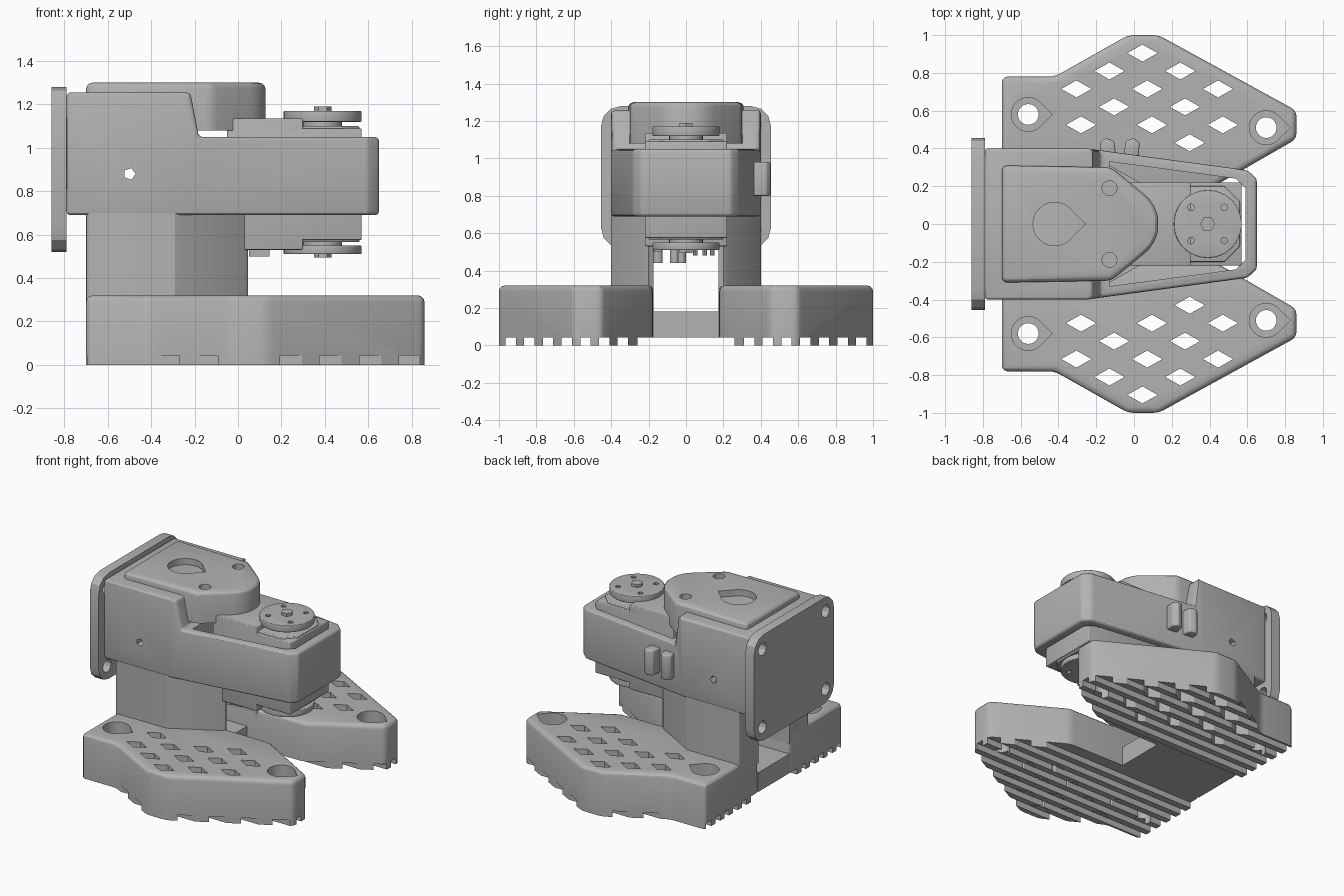
import bpy, bmesh, math
from mathutils import Matrix, Vector

cube = bpy.data.objects.get("Cube")
if cube:
    bpy.data.objects.remove(cube)

grey = bpy.data.materials.new("plain grey")
grey.use_nodes = True
grey.diffuse_color = (0.45, 0.45, 0.45, 1)
grey.node_tree.nodes["Principled BSDF"].inputs["Base Color"].default_value = (0.45, 0.45, 0.45, 1)


def add(name, bm):
    bmesh.ops.recalc_face_normals(bm, faces=bm.faces)
    mesh = bpy.data.meshes.new(name)
    bm.to_mesh(mesh)
    bm.free()
    mesh.materials.append(grey)
    ob = bpy.data.objects.new(name, mesh)
    bpy.context.collection.objects.link(ob)
    return ob


def extrude_into(bm, outline, z0, z1):
    face = bm.faces.new([bm.verts.new((x, y, z0)) for x, y in outline])
    res = bmesh.ops.extrude_face_region(bm, geom=[face])
    top = [g for g in res["geom"] if isinstance(g, bmesh.types.BMVert)]
    bmesh.ops.translate(bm, verts=top, vec=(0, 0, z1 - z0))


def prisms(name, outlines, z0, z1, bevel=0, pick=lambda a, b: True):
    """Extrude flat outlines upward and round the picked edges."""
    bm = bmesh.new()
    for outline in outlines:
        extrude_into(bm, outline, z0, z1)
    if bevel:
        edges = [e for e in bm.edges if pick(e.verts[0].co, e.verts[1].co)]
        bmesh.ops.bevel(bm, geom=edges, offset=bevel, segments=3, profile=0.5,
                        affect='EDGES', clamp_overlap=True)
    return add(name, bm)


def rect(x0, x1, y0, y1):
    return [(x0, y0), (x1, y0), (x1, y1), (x0, y1)]


def circle(x, y, r, n=32):
    return [(x + r * math.cos(i * math.tau / n), y + r * math.sin(i * math.tau / n)) for i in range(n)]


def teardrop(x, y, r, n=18):
    arc = [math.radians(45 + 270 * i / n) for i in range(n + 1)]
    return [(x + r * math.cos(a), y + r * math.sin(a)) for a in arc] + [(x + r * 1.42, y)]


def both(half):
    """Close a half outline with its reflection across y = 0."""
    return half + [(x, -y) for x, y in reversed(half)]


def place(ob, matrix):
    ob.data.transform(matrix)
    return ob


def cut(ob, cutter):
    mod = ob.modifiers.new("cut", 'BOOLEAN')
    mod.operation, mod.solver, mod.object = 'DIFFERENCE', 'EXACT', cutter
    cutter.hide_render = True


def finish(ob, mirror=False):
    """Bake the modifiers, drop the cutters and set smooth shading."""
    cutters = [m.object for m in ob.modifiers if m.type == 'BOOLEAN']
    if mirror:
        mod = ob.modifiers.new("mirror", 'MIRROR')
        mod.use_axis = (False, True, False)
        mod.use_mirror_merge = False
    deps = bpy.context.evaluated_depsgraph_get()
    mesh = bpy.data.meshes.new_from_object(ob.evaluated_get(deps))
    ob.modifiers.clear()
    ob.data = mesh
    for c in cutters:
        bpy.data.objects.remove(c)
    mesh.polygons.foreach_set("use_smooth", [True] * len(mesh.polygons))
    mesh.set_sharp_from_angle(angle=math.radians(28))


# Foot plates, mirrored: solid outline, lattice of diamonds, screw holes, ribbed sole
foot = prisms("foot_plates", [[(-0.7, 0.175), (0.04, 0.175), (0.39, 0.18), (0.86, 0.45), (0.86, 0.6),
                               (0.13, 1), (-0.03, 1), (-0.42, 0.78), (-0.7, 0.78)]],
              0, 0.32, 0.03, lambda a, b: a.z + b.z > 0.1)
screws = [(-0.56, 0.58), (0.7, 0.51)]


def in_lattice(x, y):
    return (x > -0.45 and y > 0.34 and (y > 0.44 or x > 0.1)
            and y < 0.7 + 0.564 * (x + 0.42) and y < 0.92 - 0.548 * (x - 0.13)
            and y > 0.5 + 0.58 * (x - 0.86)
            and all(math.hypot(x - u, y - v) > 0.17 for u, v in screws))


diamonds = []
for i in range(8):
    for j in range(8):
        x, y = 0.045 + 0.2 * i - 0.175 * j, 0.905 - 0.095 * (i + j)
        if in_lattice(x, y):
            diamonds.append([(x - 0.08, y), (x, y - 0.045), (x + 0.08, y), (x, y + 0.045)])
cut(foot, prisms("lattice_cutter", diamonds, -0.1, 0.5))
cut(foot, prisms("bore_cutter", [teardrop(x, y, 0.09) for x, y in screws], 0.12, 0.5))
cut(foot, prisms("screw_cutter", [circle(x, y, 0.055, 20) for x, y in screws], -0.1, 0.2))
grooves = [rect(-1, 1, 0.1, 0.26)] + [rect(-1, 1, 0.31 + 0.1 * i, 0.365 + 0.1 * i) for i in range(7)]
cut(foot, prisms("groove_cutter", grooves, -0.1, 0.042))
finish(foot, True)

# Bridge between the feet and the two upright columns
finish(prisms("foot_bridge", [rect(-0.7, -0.05, -0.18, 0.18)], 0.042, 0.18))
columns = prisms("columns", [[(-0.7, 0.175), (0.03, 0.175), (0.045, 0.2), (0.03, 0.22), (-0.29, 0.4), (-0.7, 0.4)]],
                 0.25, 0.7, 0.02, lambda a, b: abs(a.z - b.z) > 0.1 and a.x < -0.6 and a.y > 0.3)
finish(columns, True)

# Arm shell: high at the rear, low frame around the motor at the front
shell = prisms("arm_shell", [both([(-0.79, 0.4), (-0.25, 0.4), (0.6, 0.285), (0.65, 0.24)])], 0.69, 1.255)
step = prisms("step_cutter", [[(-0.22, 1.4), (-0.22, 1.255), (-0.18, 1.05), (1, 1.05), (1, 1.4)]], -1, 1)
place(step, Matrix.Rotation(math.pi / 2, 4, 'X'))
cut(shell, step)
rounding = shell.modifiers.new("rounding", 'BEVEL')
rounding.width, rounding.segments = 0.022, 3
rounding.limit_method, rounding.angle_limit = 'ANGLE', math.radians(30)
cut(shell, prisms("pocket_cutter", [both([(-0.13, 0.33), (0.54, 0.24), (0.59, 0.19)])], 0.6, 1.4))
cut(shell, prisms("cap_pocket_cutter", [rect(-0.32, 0, -0.325, 0.325)], 1.05, 1.4))
pins = prisms("pin_cutter", [circle(-0.5, 0.88, 0.028, 5)], -0.6, 0.6)
cut(shell, place(pins, Matrix.Rotation(math.pi / 2, 4, 'X')))
finish(shell)

# Rear mounting flange, drawn flat and stood up facing -x
flange = prisms("rear_flange", [rect(-0.38, 0.38, -0.455, 0.455)], 0, 0.07, 0.11,
                lambda a, b: abs(a.z - b.z) > 0.05)
bolts = [circle(u * 0.28, v * 0.36, 0.045, 12) for u in (-1, 1) for v in (-1, 1)]
bolt_cutter = prisms("bolt_cutter", bolts, -0.1, 0.2)
upright = Matrix.Translation((-0.86, 0, 0.9)) @ Matrix.Rotation(-math.pi / 2, 4, 'Y') @ Matrix.Scale(-1, 4, (0, 0, 1))
place(flange, upright).data.flip_normals()
place(bolt_cutter, upright).data.flip_normals()
cut(flange, bolt_cutter)
finish(flange)

# Top cap with a rounded nose, a deep teardrop and two screw holes
nose = [(0.13 - 0.2 * (1 - math.cos(a)), 0.2 * math.sin(a)) for a in
        [math.radians(50 - 10 * i) for i in range(5)]]
cap = prisms("top_cap", [both([(-0.7, 0.31), (-0.12, 0.3)] + nose)], 1.08, 1.3, 0.03,
             lambda a, b: min(a.z, b.z) > 1.2 or (abs(a.z - b.z) > 0.1 and a.x < 0))
cut(cap, prisms("cap_cutter", [teardrop(-0.42, 0, 0.115), circle(-0.13, 0.19, 0.04, 12),
                               circle(-0.13, -0.19, 0.04, 12)], 1.17, 1.5))
finish(cap)

# Motor: main block, narrower stepped ends and the wide collar
for name, box, z0, z1 in (
        ("motor_body", rect(-0.05, 0.57, -0.22, 0.22), 0.575, 1.09),
        ("motor_rear_step", rect(-0.05, 0.3, -0.22, 0.22), 0.53, 1.135),
        ("motor_front_step", [(0.2, -0.2), (0.48, -0.2), (0.56, -0.12), (0.56, 0.12), (0.48, 0.2), (0.2, 0.2)],
         0.565, 1.1)):
    finish(prisms(name, [box], z0, z1, 0.008))
finish(prisms("motor_gusset", [rect(0.05, 0.145, -0.17, -0.13)], 0.5, 0.56))

# Output discs above and below the motor
for name, disc, hub, screw in (("upper_disc", (1.12, 1.17), (1.08, 1.13), (1.16, 1.19)),
                               ("lower_disc", (0.51, 0.55), (0.54, 0.58), (0.495, 0.52))):
    plate = prisms(name, [circle(0.39, 0, 0.18, 48)], *disc, 0.006, lambda a, b: a.z == b.z)
    ring = [circle(0.39 + x, y, 0.018, 8) for x, y in circle(0, 0, 0.125, 4)]
    cut(plate, place(prisms("ring_cutter", ring, disc[0] - 0.1, disc[1] + 0.1),
                     Matrix.Translation((0.39, 0, 0)) @ Matrix.Rotation(math.pi / 4, 4, 'Z')
                     @ Matrix.Translation((-0.39, 0, 0))))
    finish(plate)
    finish(prisms(name + "_hub", [circle(0.39, 0, 0.09)], *hub))
    finish(prisms(name + "_screw", [circle(0.39, 0, 0.04, 6)], *screw))

# Connector pegs under the motor
pegs = [circle(-0.02, y, 0.025, 12) for y in (-0.15, -0.06, -0.025)]
finish(prisms("connector_pegs", pegs, 0.44, 0.54))
pins = [circle(0.0, y, 0.012, 8) for y in (0.05, 0.1, 0.14)]
finish(prisms("connector_pins", pins, 0.48, 0.54))

# Cable clip: two facing jaws on the left of the arm
jaws = [[(-0.075 + s * 0.02, 0.36), (-0.075 + s * 0.1, 0.36), (-0.075 + s * 0.105, 0.43),
         (-0.075 + s * 0.075, 0.455), (-0.075 + s * 0.03, 0.44)] for s in (-1, 1)]
finish(prisms("cable_clip", jaws, 0.8, 0.98, 0.01))
